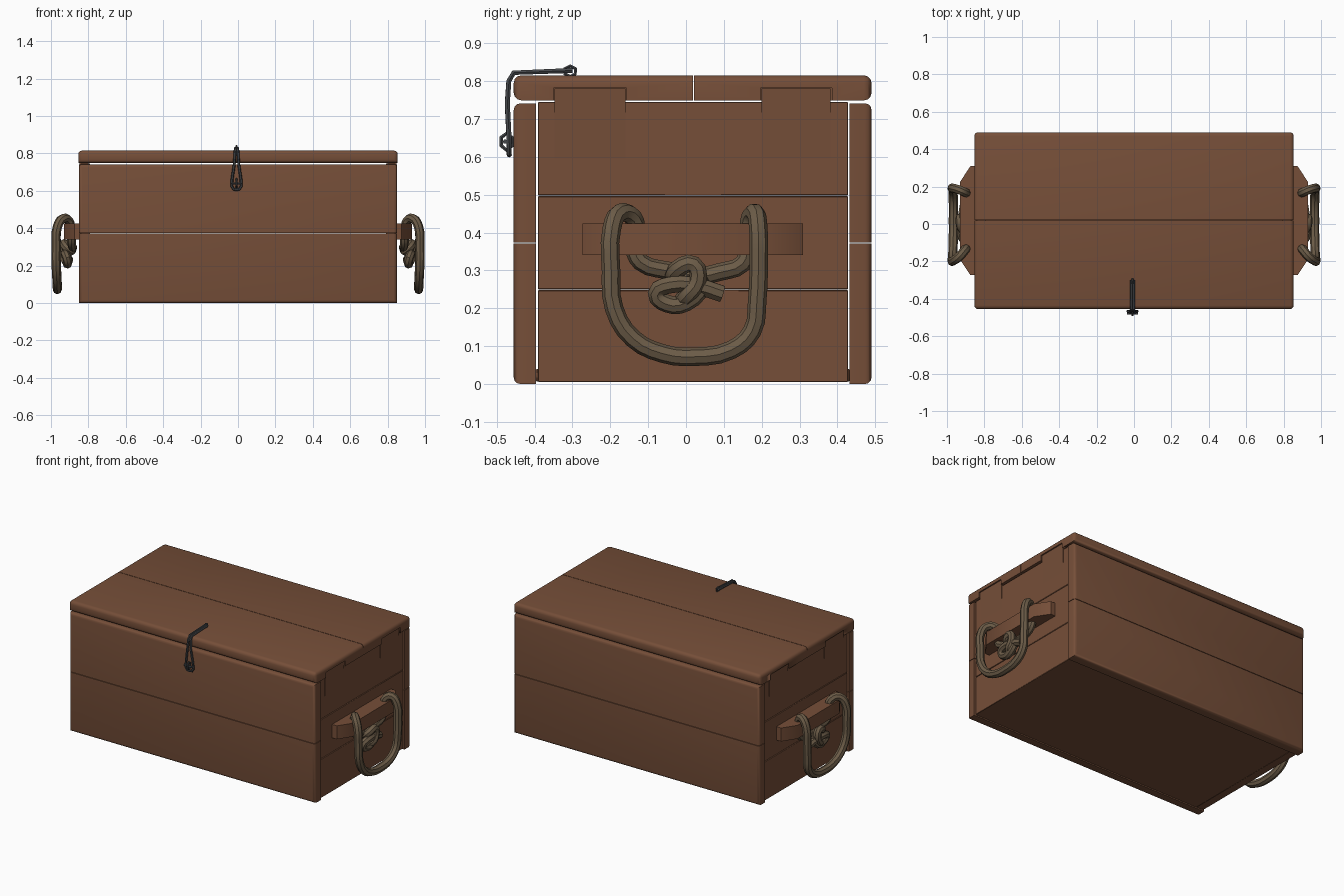
import bpy, bmesh, math
from mathutils import Vector

if "Cube" in bpy.data.objects:
    bpy.data.objects.remove(bpy.data.objects["Cube"])


def material(name, rgb):
    m = bpy.data.materials.new(name)
    m.diffuse_color = (*rgb, 1)
    m.use_nodes = True
    m.node_tree.nodes["Principled BSDF"].inputs["Base Color"].default_value = m.diffuse_color
    return m


WOOD = material("brown wood", (0.180, 0.077, 0.040))
ROPE = material("tan rope", (0.150, 0.107, 0.064))
IRON = material("dark iron", (0.060, 0.064, 0.070))


def finish(name, bm, mat):
    bmesh.ops.recalc_face_normals(bm, faces=bm.faces)
    me = bpy.data.meshes.new(name)
    bm.to_mesh(me)
    bm.free()
    me.materials.append(mat)
    ob = bpy.data.objects.new(name, me)
    bpy.context.collection.objects.link(ob)
    bpy.context.view_layer.objects.active = ob
    bpy.ops.object.select_all(action='DESELECT')
    ob.select_set(True)
    bpy.ops.object.shade_smooth_by_angle(angle=math.radians(40))
    return ob


def box(name, lo, hi, mat=WOOD, wide=None, radius=0.02, small=0.003):
    """Box whose edges chosen by wide(midpoint) get a broad rounding."""
    bm = bmesh.new()
    bmesh.ops.create_cube(bm, size=1)
    lo, hi = Vector(lo), Vector(hi)
    for v in bm.verts:
        v.co = Vector(lo[i] + (v.co[i] + 0.5) * (hi[i] - lo[i]) for i in range(3))
    if wide:
        edges = [e for e in bm.edges if wide((e.verts[0].co + e.verts[1].co) / 2)]
        bmesh.ops.bevel(bm, geom=edges, offset=radius, segments=3, profile=0.5, affect='EDGES')
    elif small:
        bmesh.ops.bevel(bm, geom=bm.edges[:], offset=small, segments=1, affect='EDGES')
    return finish(name, bm, mat)


def prism(name, outline, z0, z1, mat=WOOD):
    """Outline in x, y raised between two heights."""
    bm = bmesh.new()
    f = bm.faces.new([bm.verts.new((x, y, z0)) for x, y in outline])
    up = bmesh.ops.extrude_face_region(bm, geom=[f])["geom"]
    bmesh.ops.translate(bm, vec=(0, 0, z1 - z0), verts=[g for g in up if isinstance(g, bmesh.types.BMVert)])
    return finish(name, bm, mat)


def tube(name, pts, radius, mat, closed=False, steps=3, sides=2, smooth=True):
    """Round cord through points."""
    cu = bpy.data.curves.new(name, 'CURVE')
    cu.dimensions = '3D'
    cu.bevel_depth = radius
    cu.bevel_resolution = sides
    cu.resolution_u = steps
    cu.use_fill_caps = True
    if smooth:
        sp = cu.splines.new('BEZIER')
        sp.bezier_points.add(len(pts) - 1)
        for b, p in zip(sp.bezier_points, pts):
            b.co = p
            b.handle_left_type = b.handle_right_type = 'AUTO'
    else:
        sp = cu.splines.new('POLY')
        sp.points.add(len(pts) - 1)
        for b, p in zip(sp.points, pts):
            b.co = (*p, 1)
    sp.use_cyclic_u = closed
    tmp = bpy.data.objects.new(name, cu)
    bpy.context.collection.objects.link(tmp)
    dg = bpy.context.evaluated_depsgraph_get()
    me = bpy.data.meshes.new_from_object(tmp.evaluated_get(dg))
    bpy.data.objects.remove(tmp)
    bm = bmesh.new()
    bm.from_mesh(me)
    bpy.data.meshes.remove(me)
    ob = finish(name, bm, mat)
    ob.data.materials.clear()
    ob.data.materials.append(mat)
    return ob


Y0, Y1 = -0.455, 0.49

# Front and back wall planks, two high
for wall, ya, yb, outer in (("front", Y0, -0.396, Y0), ("back", 0.432, Y1, Y1)):
    for row, za, zb, rim in (("lower", 0, 0.371, 0), ("upper", 0.374, 0.741, 0.741)):
        box(f"{wall}_{row}_plank", (-0.85, ya, za), (0.85, yb, zb), radius=0.017,
            wide=lambda c: (abs(c.y - outer) < 1e-4 and (abs(c.z - rim) < 1e-4 or abs(c.x) > 0.8)))

# Floor
box("floor", (-0.835, -0.397, 0.006), (0.835, 0.433, 0.04))

# Lid boards, notched at both ends
cutters = []
for s in (-1, 1):
    for ya, yb in ((-0.35, -0.157), (0.197, 0.385)):
        c = box("notch_cutter", (min(s * 0.79, s * 0.9), ya, 0.70), (max(s * 0.79, s * 0.9), yb, 0.782), small=0)
        c.hide_render = True
        c.hide_set(True)
        cutters.append(c)
for name, ya, yb, outer in (("front_lid_board", Y0, 0.0185, Y0), ("back_lid_board", 0.0215, Y1, Y1)):
    lid = box(name, (-0.854, ya, 0.749), (0.854, yb, 0.815), radius=0.02,
              wide=lambda c: abs(c.y - outer) < 1e-4 or (abs(c.x) > 0.85 and abs(c.z - 0.815) < 1e-4))
    for c in cutters:
        if ya < c.data.vertices[0].co.y < yb:
            m = lid.modifiers.new("notch", 'BOOLEAN')
            m.operation = 'DIFFERENCE'
            m.object = c
            m.solver = 'EXACT'

for s, side in ((-1, "left"), (1, "right")):
    def span(a, b):
        return min(s * a, s * b), max(s * a, s * b)

    # End wall planks
    xa, xb = span(0.79, 0.842)
    for row, za, zb in (("lower", 0.005, 0.248), ("middle", 0.25, 0.496), ("upper", 0.498, 0.745)):
        box(f"{side}_{row}_end_plank", (xa, -0.391, za), (xb, 0.428, zb), small=0.002)

    # Tabs that rise into the lid notches, tapering flush at the bottom
    xa, xb = span(0.80, 0.848)
    for ya, yb in ((-0.347, -0.16), (0.2, 0.382)):
        tab = box(f"{side}_lid_tab", (xa, ya, 0.58), (xb, yb, 0.78), small=0)
        for v in tab.data.vertices:
            if v.co.z < 0.6 and abs(v.co.x) > 0.82:
                v.co.x = s * 0.8415

    # Handle bar with slanted ends
    bar = [(0.84, -0.273), (0.875, -0.273), (0.93, -0.19), (0.93, 0.225), (0.875, 0.309), (0.84, 0.309)]
    prism(f"{side}_handle_bar", [(s * x, y) for x, y in bar], 0.34, 0.424)

    # Rope loop over the bar
    loop = [(0.895, -0.13, 0.40), (0.905, -0.14, 0.44), (0.935, -0.175, 0.452), (0.965, -0.196, 0.41),
            (0.972, -0.198, 0.30), (0.972, -0.19, 0.20), (0.968, -0.14, 0.12), (0.966, -0.06, 0.08),
            (0.966, 0.02, 0.072), (0.966, 0.12, 0.09), (0.968, 0.175, 0.14), (0.972, 0.188, 0.22),
            (0.972, 0.192, 0.32), (0.965, 0.191, 0.41), (0.935, 0.183, 0.452), (0.905, 0.17, 0.44),
            (0.895, 0.165, 0.40)]
    tube(f"{side}_rope_loop", [(s * x, y, z) for x, y, z in loop], 0.0245, ROPE)

    # Knotted rope ends under the bar
    end_a = [(0.89, -0.14, 0.36), (0.89, -0.12, 0.322), (0.885, -0.05, 0.30), (0.89, 0.01, 0.29),
             (0.91, 0.04, 0.265), (0.915, 0.0, 0.215), (0.91, -0.05, 0.212), (0.915, -0.078, 0.24),
             (0.925, -0.04, 0.262), (0.92, 0.03, 0.258), (0.91, 0.095, 0.238)]
    end_b = [(0.89, 0.165, 0.36), (0.89, 0.15, 0.318), (0.885, 0.09, 0.296), (0.89, 0.01, 0.28),
             (0.90, -0.03, 0.28), (0.925, -0.02, 0.305), (0.93, 0.02, 0.315), (0.93, 0.03, 0.27),
             (0.925, 0.0, 0.23), (0.89, -0.01, 0.22)]
    for part, pts in (("first", end_a), ("second", end_b)):
        tube(f"{side}_{part}_knot_rope", [(s * x, y, z) for x, y, z in pts], 0.0235, ROPE)

# Latch: hasp of bent wire with an eye on the lid and a staple on the front
X = -0.008
for sx in (-1, 1):
    hasp = [(0.006, -0.30, 0.828), (0.007, -0.455, 0.822), (0.008, -0.468, 0.80), (0.012, -0.472, 0.74),
            (0.024, -0.468, 0.66), (0.026, -0.467, 0.625), (0.015, -0.467, 0.608), (0, -0.467, 0.606)]
    tube("hasp_wire", [(X + sx * x, y, z) for x, y, z in hasp], 0.0075, IRON, smooth=False, sides=1)


def hexagon(cy, cz, ry, rz):
    return [(X, cy + ry * math.cos(a * math.pi / 3 + 0.5), cz + rz * math.sin(a * math.pi / 3 + 0.5)) for a in range(6)]


tube("lid_eye", hexagon(-0.306, 0.826, 0.016, 0.014), 0.005, IRON, closed=True, smooth=False, sides=1)
tube("front_staple", hexagon(-0.474, 0.64, 0.016, 0.022), 0.006, IRON, closed=True, smooth=False, sides=1)
tube("staple_pin", [(X - 0.03, -0.478, 0.64), (X + 0.03, -0.478, 0.64)], 0.006, IRON, smooth=False, sides=1)
